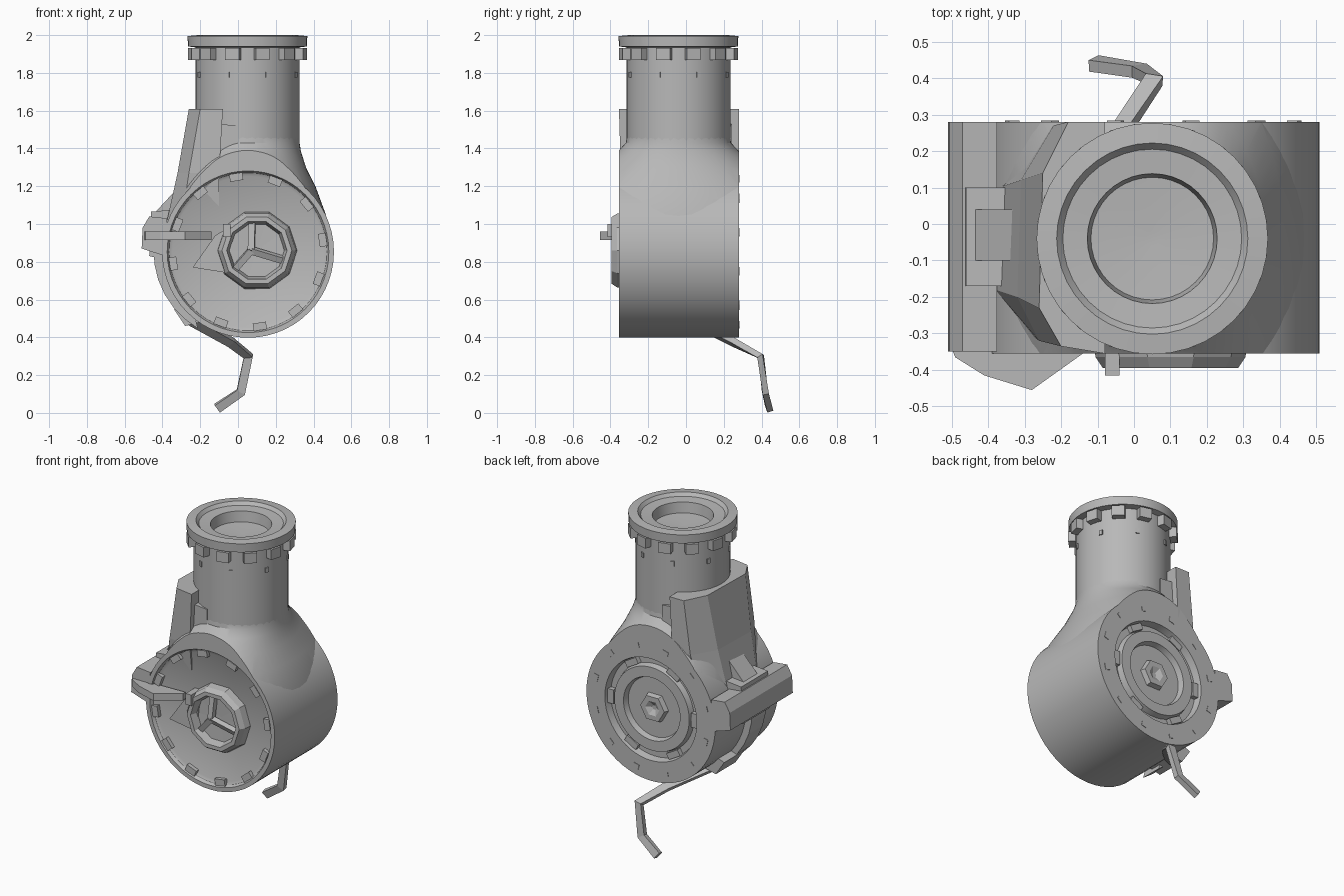
import bpy, bmesh
from math import sin, cos, pi, radians
from mathutils import Vector, Matrix

cube = bpy.data.objects.get("Cube")
if cube:
    bpy.data.objects.remove(cube, do_unlink=True)

grey = bpy.data.materials.new("plain grey")
grey.use_nodes = True
grey.diffuse_color = (0.48, 0.48, 0.48, 1)
grey.node_tree.nodes["Principled BSDF"].inputs["Base Color"].default_value = (0.48, 0.48, 0.48, 1)

DRUM = Vector((0.053, 0, 0.853))
NECK = Vector((0.05, -0.04, 0))
HUB = Vector((0.10, 0, 0.86))
FACE_FRONT = Matrix.Rotation(pi / 2, 4, 'X')   # local z points to the front
Y0, Y1 = -0.355, 0.28


def shade(me):
    me.shade_smooth()
    me.set_sharp_from_angle(angle=radians(32))


def finish(name, bm, smooth=True):
    bmesh.ops.remove_doubles(bm, verts=bm.verts, dist=0.0001)
    bmesh.ops.recalc_face_normals(bm, faces=bm.faces)
    me = bpy.data.meshes.new(name)
    bm.to_mesh(me)
    bm.free()
    me.materials.append(grey)
    if smooth:
        shade(me)
    ob = bpy.data.objects.new(name, me)
    bpy.context.collection.objects.link(ob)
    return ob


def skin(bm, rings):
    """Join rings of points into a capped tube."""
    rows = [[bm.verts.new(p) for p in ring] for ring in rings]
    n = len(rows[0])
    for a, b in zip(rows, rows[1:]):
        for i in range(n):
            bm.faces.new((a[i], a[(i + 1) % n], b[(i + 1) % n], b[i]))
    bm.faces.new(rows[0])
    bm.faces.new(rows[-1][::-1])


def circle(rx, ry, h, n):
    return [Vector((rx * cos(2 * pi * i / n), ry * sin(2 * pi * i / n), h)) for i in range(n)]


def lathe(name, profile, n, origin, front=False, smooth=True):
    bm = bmesh.new()
    skin(bm, [circle(r, r, h, n) for r, h in profile])
    turn = FACE_FRONT if front else Matrix()
    bm.transform(Matrix.Translation(origin) @ turn)
    return finish(name, bm, smooth)


def prism(name, outline, y0, y1):
    """Front outline (x, z) pushed through from y0 to y1."""
    bm = bmesh.new()
    skin(bm, [[Vector((x, y, z)) for x, z in outline] for y in (y0, y1)])
    return finish(name, bm, False)


def stack(name, layers):
    """Plan outlines (x, y) joined from height to height."""
    bm = bmesh.new()
    skin(bm, [[Vector((x, y, z)) for x, y in plan] for z, plan in layers])
    return finish(name, bm, False)


def blocks(name, count, radius, size, height, origin, front=False, start=0):
    """Ring of small blocks facing outward."""
    bm = bmesh.new()
    for i in range(count):
        m = (Matrix.Rotation(2 * pi * (i + start) / count, 4, 'Z')
             @ Matrix.Translation((radius, 0, height)) @ Matrix.Diagonal((*size, 1)))
        bmesh.ops.create_cube(bm, size=1, matrix=m)
    bm.transform(Matrix.Translation(origin) @ (FACE_FRONT if front else Matrix()))
    return finish(name, bm, False)


def rod(name, points, width, height):
    """Four sided bar along a path."""
    pts = [Vector(p) for p in points]
    rings = []
    for i, p in enumerate(pts):
        d = (pts[min(i + 1, len(pts) - 1)] - pts[max(i - 1, 0)]).normalized()
        side = d.cross(Vector((0.1, 0.9, 0.4))).normalized()
        w, h = side * width / 2, side.cross(d) * height / 2
        rings.append([p + w + h, p - w + h, p - w - h, p + w - h])
    bm = bmesh.new()
    skin(bm, rings)
    return finish(name, bm, False)


# Main drum with a front lip and a stepped back face
lathe("drum", [(0.02, 0.315), (0.40, 0.325), (0.418, 0.335), (0.428, 0.355), (0.455, 0.355),
               (0.455, -0.28), (0.325, -0.28), (0.315, -0.235), (0.275, -0.235), (0.265, -0.27),
               (0.20, -0.27), (0.19, -0.235), (0.02, -0.235)], 56, DRUM, True)

# Flared shoulder between drum and neck, flush with the drum ends
bm = bmesh.new()
skin(bm, [circle(rx, ry, z, 64) for rx, ry, z in
          ((0.274, 0.274, 1.46), (0.276, 0.278, 1.43), (0.283, 0.32, 1.385), (0.31, 0.43, 1.3),
           (0.36, 0.57, 1.2), (0.415, 0.72, 1.05), (0.43, 0.75, 0.95))])
bm.transform(Matrix.Translation(NECK))
for y, s in ((Y0, -1), (Y1, 1)):
    cut = bmesh.ops.bisect_plane(bm, geom=bm.verts[:] + bm.edges[:] + bm.faces[:],
                                 plane_co=(0, y, 0), plane_no=(0, s, 0), clear_outer=True)
    edges = [e for e in cut["geom_cut"] if isinstance(e, bmesh.types.BMEdge)]
    bmesh.ops.holes_fill(bm, edges=edges)
shoulder = finish("shoulder", bm)

# Hollow the shoulder so that the drum faces stay open
cutter = lathe("drum_cutter", [(0.44, 0.5), (0.44, -0.5)], 56, DRUM, True)
cutter.hide_render = True
mod = shoulder.modifiers.new("drum space", 'BOOLEAN')
mod.operation, mod.object, mod.solver = 'DIFFERENCE', cutter, 'EXACT'
shaped = shoulder.evaluated_get(bpy.context.evaluated_depsgraph_get())
shoulder.data = bpy.data.meshes.new_from_object(shaped)
shoulder.modifiers.clear()
shade(shoulder.data)
bpy.data.objects.remove(cutter, do_unlink=True)

# Neck, flange and socket
lathe("neck", [(0.275, 1.32), (0.275, 1.935), (0.315, 1.94), (0.317, 1.995), (0.262, 2.0),
               (0.245, 1.98), (0.178, 1.975), (0.168, 1.91), (0.02, 1.90)], 40, NECK)
blocks("flange_lugs", 12, 0.288, (0.055, 0.075, 0.065), 1.90, NECK, start=0.5)
blocks("neck_rivets", 8, 0.275, (0.012, 0.022, 0.03), 1.79, NECK, start=0.5)

# Front cover: clips, ten sided hub and its handle
blocks("front_clips", 12, 0.40, (0.04, 0.07, 0.03), 0.335, DRUM, True, 0.3)
lathe("front_hub", [(0.215, 0.31), (0.205, 0.365), (0.185, 0.395), (0.16, 0.395),
                    (0.145, 0.345), (0.02, 0.34)], 10, HUB, True, False)
for i in range(3):
    a = radians(100 + 120 * i)
    end = HUB + Vector((0.15 * cos(a), -0.35, 0.15 * sin(a)))
    rod("hub_spoke_%d" % (i + 1), [HUB + Vector((-0.03, -0.37, 0)), end], 0.035, 0.03)
prism("hub_wedge", [(-0.24, 0.77), (-0.05, 0.74), (-0.02, 1.0), (-0.12, 0.94)], -0.35, -0.30)
prism("latch_pin", [(-0.08, 0.93), (-0.04, 0.93), (-0.04, 1.0), (-0.08, 1.0)], -0.415, -0.3)

# Latch lever folded over the front edge
lever = [(-0.50, -0.34), (-0.49, -0.365), (-0.41, -0.415), (-0.28, -0.455), (-0.14, -0.355),
         (-0.14, -0.33)]
stack("latch_lever", [(0.915, lever), (0.96, lever)])

# Back cover: bolts, raised tabs and hexagonal centre
blocks("back_bolts", 12, 0.40, (0.03, 0.04, 0.01), -0.278, DRUM, True, 0.5)
blocks("back_tabs", 6, 0.295, (0.04, 0.09, 0.03), -0.25, DRUM, True)
lathe("back_hub", [(0.10, -0.22), (0.085, -0.265), (0.05, -0.265), (0.015, -0.245)],
      6, DRUM, True, False)

# Side tank leaning on the neck
stack("side_tank", [
    (1.00, [(-0.1, 0.22), (-0.27, 0.22), (-0.37, 0.1), (-0.38, -0.18), (-0.3, -0.29), (-0.1, -0.31)]),
    (1.27, [(-0.1, 0.28), (-0.22, 0.27), (-0.31, 0.12), (-0.32, -0.2), (-0.26, -0.32), (-0.1, -0.345)]),
    (1.61, [(-0.08, 0.28), (-0.18, 0.28), (-0.25, 0.14), (-0.26, -0.23), (-0.2, -0.335), (-0.08, -0.355)])])
for y in (Y0 + 0.04, Y1 - 0.09):
    prism("tank_bracket", [(-0.12, 1.36), (0, 1.42), (0, 1.52), (-0.1, 1.53)], y, y + 0.05)

# Side bar with its clamp block and wedge
prism("side_bar", [(-0.51, 0.87), (-0.385, 0.83), (-0.375, 1.03), (-0.47, 1.04), (-0.505, 0.98)],
      Y0 + 0.005, Y1)
prism("clamp_block", [(-0.47, 0.83), (-0.33, 0.80), (-0.30, 1.08), (-0.46, 1.065)], -0.17, 0.10)
prism("clamp_wedge", [(-0.45, 1.05), (-0.31, 1.05), (-0.31, 1.20)], -0.10, 0.04)

# Strap curving down the side of the drum
outer = [(DRUM.x + 0.50 * cos(radians(a)), DRUM.z + 0.48 * sin(radians(a))) for a in range(178, 240, 10)]
inner = [(DRUM.x + 0.43 * cos(radians(a)), DRUM.z + 0.43 * sin(radians(a))) for a in range(228, 170, -10)]
prism("side_strap", outer + inner, -0.17, -0.03)
prism("strap_foot", [(-0.34, 0.55), (-0.28, 0.46), (-0.20, 0.48), (-0.26, 0.58)], -0.10, 0.10)

# Bent hook hanging under the back
rod("hook", [(-0.25, 0.02, 0.49), (-0.04, 0.25, 0.375), (0.055, 0.395, 0.30),
             (0.015, 0.42, 0.11), (-0.11, 0.44, 0.025)], 0.048, 0.033)
